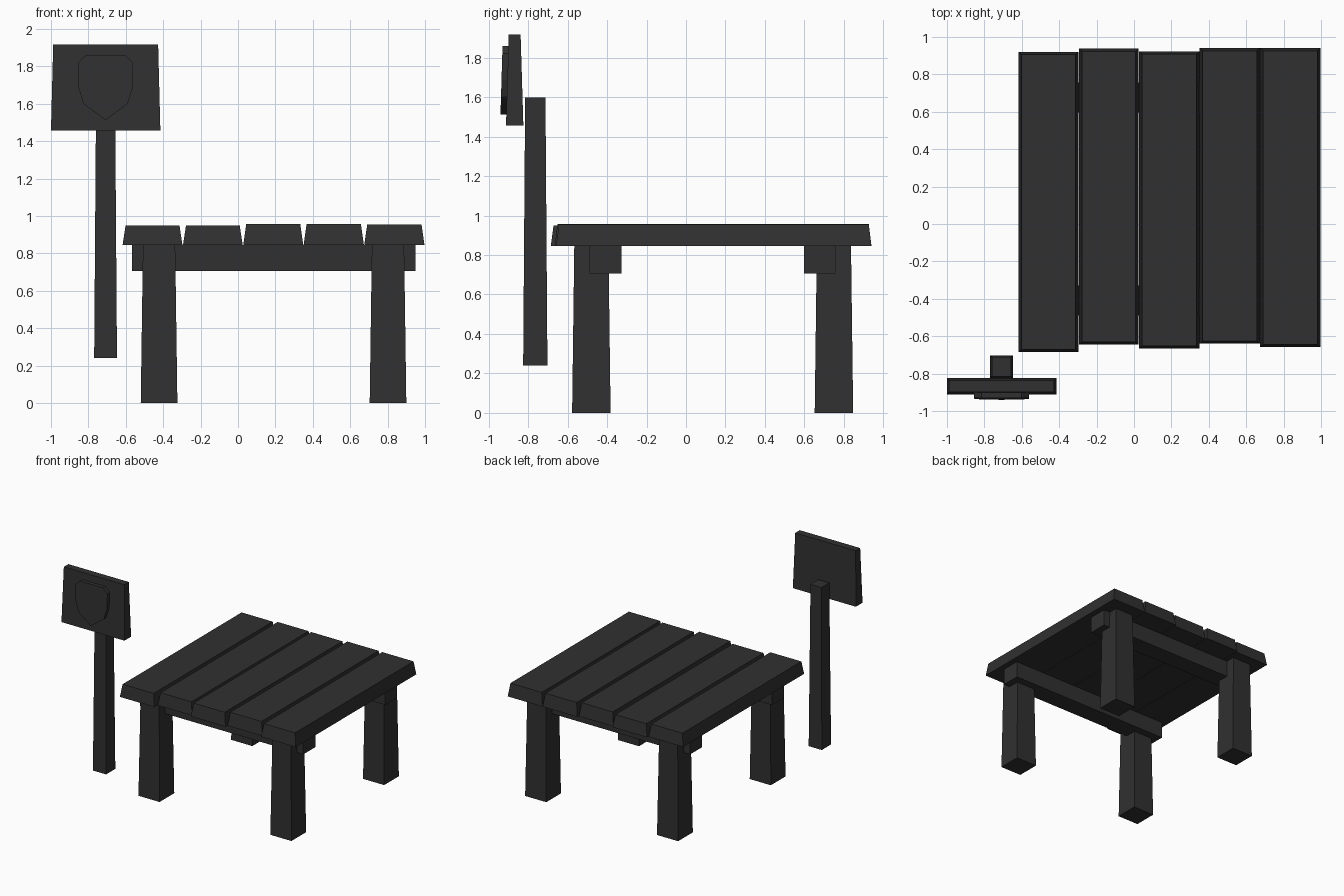
import bpy, bmesh

if "Cube" in bpy.data.objects:
    bpy.data.objects.remove(bpy.data.objects["Cube"])

wood = bpy.data.materials.new("dark_wood")
wood.diffuse_color = (0.03, 0.03, 0.03, 1)
wood.use_nodes = True
wood.node_tree.nodes["Principled BSDF"].inputs["Base Color"].default_value = wood.diffuse_color


def finish(name, bm):
    bmesh.ops.recalc_face_normals(bm, faces=bm.faces)
    me = bpy.data.meshes.new(name)
    bm.to_mesh(me)
    bm.free()
    me.materials.append(wood)
    ob = bpy.data.objects.new(name, me)
    bpy.context.collection.objects.link(ob)
    return ob


def tapered_box(name, x, y, z, inset_x=0.0, inset_y=0.0):
    """Box given by its base ranges; the top is inset on each side."""
    bm = bmesh.new()
    bmesh.ops.create_cube(bm, size=1)
    for v in bm.verts:
        top = v.co.z > 0
        sx, sy = (1 if v.co.x > 0 else -1), (1 if v.co.y > 0 else -1)
        v.co = (x[sx > 0] - sx * inset_x * top,
                y[sy > 0] - sy * inset_y * top,
                z[top])
    return finish(name, bm)


# Table top: five planks with uneven ends
planks = [
    (-0.617, -0.297, -0.685, 0.920, 0.950),
    (-0.294, 0.025, -0.645, 0.937, 0.950),
    (0.028, 0.349, -0.665, 0.922, 0.957),
    (0.351, 0.673, -0.640, 0.940, 0.957),
    (0.675, 0.997, -0.658, 0.940, 0.955),
]
for i, (x0, x1, y0, y1, top) in enumerate(planks, 1):
    tapered_box(f"plank_{i}", (x0, x1), (y0, y1), (0.845, top), 0.016, 0.014)

# Cross beams under the planks
for name, y in (("front_beam", (-0.49, -0.328)), ("back_beam", (0.597, 0.757))):
    tapered_box(name, (-0.567, 0.948), y, (0.706, 0.846))

# Four tapered legs
for side, x in (("left", (-0.52, -0.324)), ("right", (0.704, 0.90))):
    for end, y in (("front", (-0.577, -0.382)), ("back", (0.652, 0.847))):
        tapered_box(f"{end}_{side}_leg", x, y, (0, 0.846), 0.012, 0.011)

# Sign post and board
tapered_box("sign_post", (-0.769, -0.647), (-0.825, -0.702), (0.24, 1.597), 0.01, 0.01)
tapered_box("sign_board", (-1.0, -0.415), (-0.912, -0.824), (1.457, 1.918), 0.012, 0.014)

# Shield plate, leaning with the board's front face
cx = -0.708
half = [(0.107, 1.858), (0.147, 1.82), (0.146, 1.69), (0.118, 1.60)]
outline = ([(cx + dx, z) for dx, z in half] + [(cx, 1.512)]
           + [(cx - dx, z) for dx, z in reversed(half)])
bm = bmesh.new()
face = bm.faces.new([bm.verts.new((x, -0.940 + 0.03 * (z - 1.512), z)) for x, z in outline])
ext = bmesh.ops.extrude_face_region(bm, geom=[face])
bmesh.ops.translate(bm, vec=(0, 0.045, 0),
                    verts=[g for g in ext["geom"] if isinstance(g, bmesh.types.BMVert)])
if face.is_valid and len(bm.faces) == len(outline) + 1:
    bm.faces.new([v for v in face.verts])
finish("shield_plate", bm)
